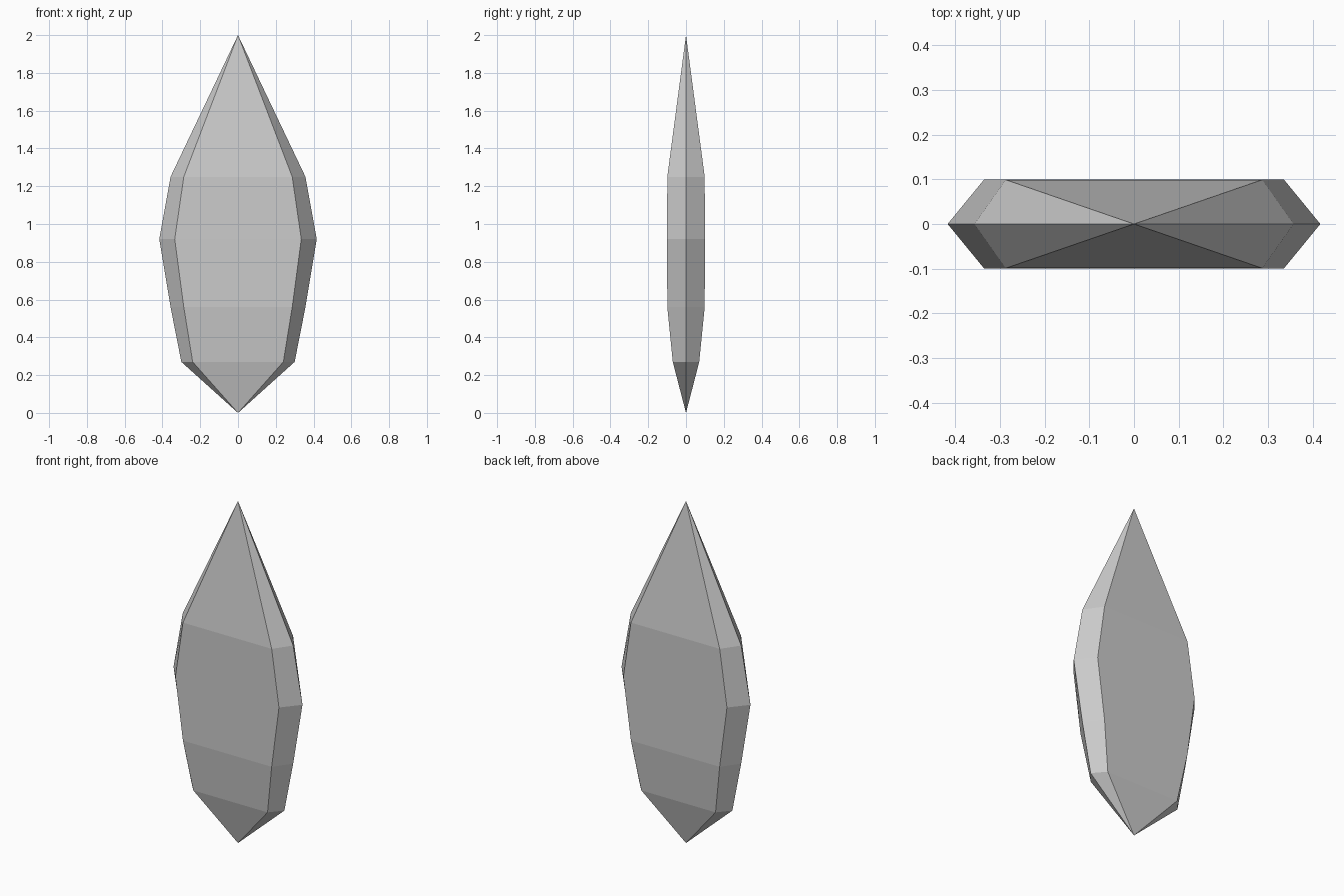
import bpy
import bmesh

cube = bpy.data.objects.get("Cube")
if cube:
    bpy.data.objects.remove(cube, do_unlink=True)

# Pale grey stone
stone = bpy.data.materials.new("pale_grey")
stone.use_nodes = True
colour = (0.6, 0.6, 0.6, 1)
stone.diffuse_color = colour
stone.node_tree.nodes["Principled BSDF"].inputs["Base Color"].default_value = colour

# Flattened hexagonal sections: height, half width at the rim, half width of the flat, half depth
SECTIONS = [
    (0.27, 0.30, 0.24, 0.07),
    (0.56, 0.357, 0.287, 0.099),
    (0.92, 0.417, 0.335, 0.1),
    (1.25, 0.357, 0.287, 0.099),
]

bm = bmesh.new()


def ring(z, rim, flat, depth):
    outline = [(rim, 0), (flat, depth), (-flat, depth),
               (-rim, 0), (-flat, -depth), (flat, -depth)]
    return [bm.verts.new((x, y, z)) for x, y in outline]


rings = [ring(*section) for section in SECTIONS]
bottom = bm.verts.new((0, 0, 0))
top = bm.verts.new((0, 0, 2))

# Sides between sections, closed by a point at each end
for i in range(6):
    j = (i + 1) % 6
    for low, high in zip(rings, rings[1:]):
        bm.faces.new((low[i], low[j], high[j], high[i]))
    bm.faces.new((bottom, rings[0][j], rings[0][i]))
    bm.faces.new((top, rings[-1][i], rings[-1][j]))

bmesh.ops.recalc_face_normals(bm, faces=bm.faces)
mesh = bpy.data.meshes.new("crystal_shard")
bm.to_mesh(mesh)
bm.free()
mesh.materials.append(stone)
shard = bpy.data.objects.new("crystal_shard", mesh)
bpy.context.collection.objects.link(shard)
